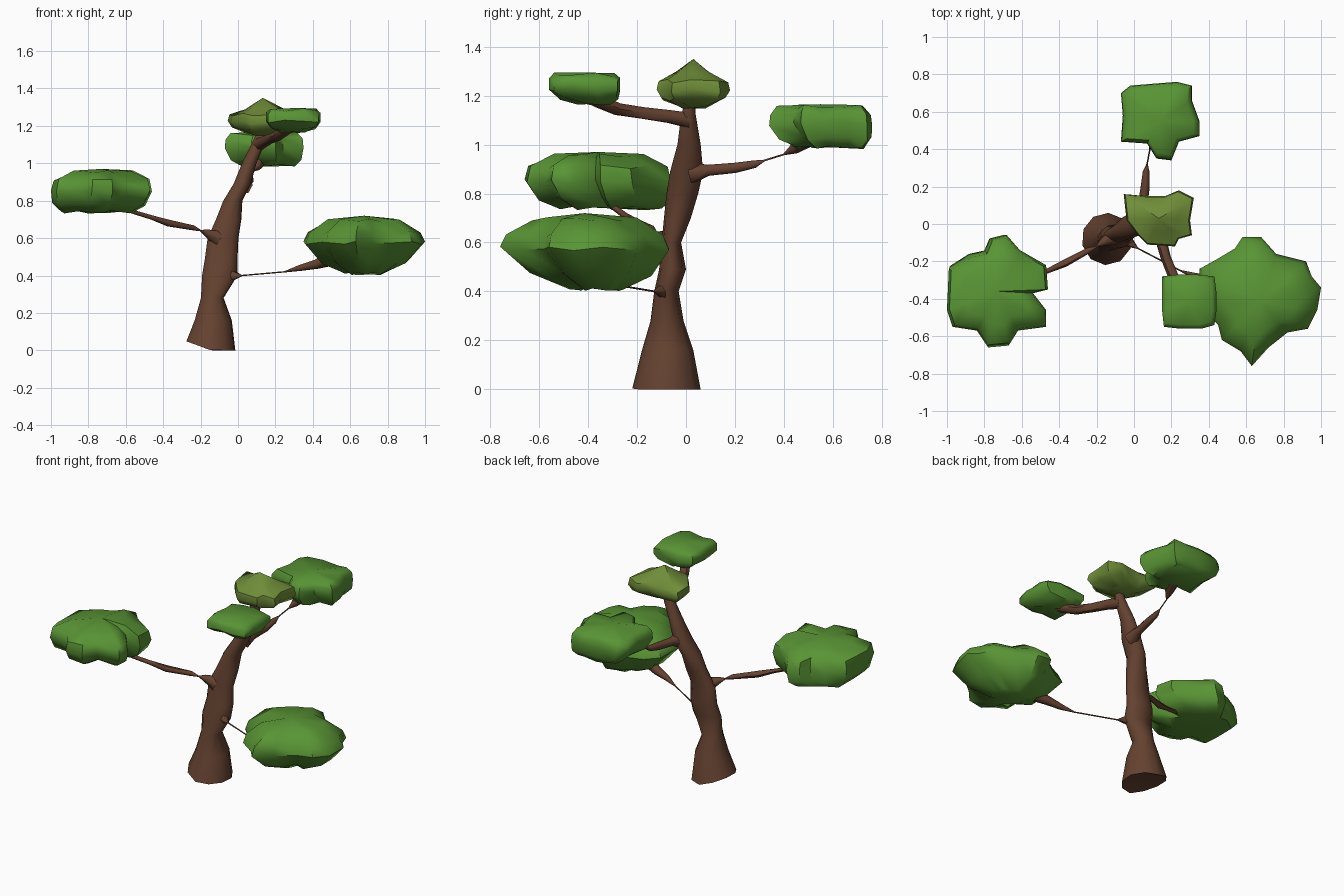
import bpy, bmesh, math
from mathutils import Vector


def material(name, color):
    m = bpy.data.materials.new(name)
    m.diffuse_color = (*color, 1)
    return m


bark = material("bark", (0.13, 0.055, 0.03))
leaf = material("leaf", (0.10, 0.30, 0.035))
olive = material("olive_leaf", (0.16, 0.27, 0.04))


def loft(name, rings, mat, angle, top=None):
    """Skin a stack of equal-length rings; close ends with a face or a peak."""
    bm = bmesh.new()
    vr = [[bm.verts.new(p) for p in r] for r in rings]
    n = len(vr[0])
    for a, b in zip(vr, vr[1:]):
        for i in range(n):
            j = (i + 1) % n
            bm.faces.new((a[i], a[j], b[j], b[i]))
    bm.faces.new(vr[0][::-1])
    if top:
        t = bm.verts.new(top)
        for i in range(n):
            bm.faces.new((vr[-1][i], vr[-1][(i + 1) % n], t))
    else:
        bm.faces.new(vr[-1])
    bmesh.ops.triangulate(bm, faces=[f for f in bm.faces if len(f.verts) > 4])
    bmesh.ops.recalc_face_normals(bm, faces=bm.faces)
    me = bpy.data.meshes.new(name)
    bm.to_mesh(me)
    bm.free()
    ob = bpy.data.objects.new(name, me)
    bpy.context.collection.objects.link(ob)
    me.materials.append(mat)
    bpy.ops.object.select_all(action='DESELECT')
    ob.select_set(True)
    bpy.context.view_layer.objects.active = ob
    bpy.ops.object.shade_smooth_by_angle(angle=math.radians(angle))
    return ob


# Trunk: z, x range, y range
trunk = [(0.0, -.28, -.01, -.22, .06), (.16, -.235, -.03, -.18, .03),
         (.28, -.20, -.075, -.145, -.01), (.40, -.195, 0.0, -.13, -.03),
         (.49, -.18, 0.0, -.11, .0), (.60, -.165, .005, -.10, -.02),
         (.70, -.12, .02, -.09, .02), (.80, -.08, .025, -.08, .05),
         (.89, -.025, .07, -.065, .07), (1.0, .02, .10, -.035, .06),
         (1.12, .08, .15, -.02, .04), (1.19, .11, .15, 0, .035)]
rings = []
for k, (z, x0, x1, y0, y1) in enumerate(trunk):
    ring = []
    for i in range(10):
        a = math.tau * i / 10 + .25
        c, s = math.cos(a), math.sin(a)
        lift = .05 * max(0, -c) if k == 0 else 0
        ring.append(((x0 + x1) / 2 + c * (x1 - x0) / 2,
                     (y0 + y1) / 2 + s * (y1 - y0) / 2, z + lift))
    rings.append(ring)
loft("trunk", rings, bark, 60)


# Branches: x, y, z, radius, pinching where they thin out
def branch(name, pts):
    rings = []
    for i, (x, y, z, r) in enumerate(pts):
        a, b = pts[max(i - 1, 0)], pts[min(i + 1, len(pts) - 1)]
        d = (Vector(b[:3]) - Vector(a[:3])).normalized()
        u = d.cross(Vector((0, 0, 1))).normalized()
        v = u.cross(d)
        rings.append([Vector((x, y, z)) + r * (math.cos(t) * u + math.sin(t) * v)
                      for t in (math.tau * k / 6 for k in range(6))])
    loft(name, rings, bark, 60)


branch("left_branch", [(-.11, -.07, .60, .045), (-.17, -.10, .63, .02), (-.20, -.12, .64, .004),
                       (-.24, -.14, .655, .015), (-.37, -.21, .68, .02),
                       (-.46, -.25, .71, .013), (-.56, -.29, .74, .012), (-.64, -.32, .80, .04)])
branch("right_branch", [(-.05, -.08, .40, .04), (.02, -.13, .40, .004), (.25, -.25, .42, .004),
                        (.33, -.28, .44, .018), (.42, -.30, .46, .028), (.52, -.34, .50, .05)])
branch("front_branch", [(.11, .01, 1.10, .035), (.14, -.07, 1.115, .03), (.17, -.18, 1.13, .027),
                        (.21, -.28, 1.145, .028), (.25, -.35, 1.175, .03), (.28, -.40, 1.22, .05)])
branch("back_branch", [(.03, .02, .885, .05), (.045, .09, .895, .026), (.06, .20, .905, .024),
                       (.065, .28, .92, .018), (.07, .32, .935, .004), (.085, .40, .96, .004),
                       (.10, .44, .98, .022), (.12, .49, 1.03, .05)])


# Foliage pads: outline seen from above, then (scale, z) levels and a top height
def pad(name, outline, levels, top, mat, shift=(0, 0)):
    n = len(outline)
    xs, ys = zip(*outline)
    cx, cy = (min(xs) + max(xs)) / 2, (min(ys) + max(ys)) / 2
    rings = []
    for k, (s, z) in enumerate(levels):
        w = max(0, 1 - k / 2)   # underside leans toward its branch
        rings.append([(cx + (x - cx) * s + shift[0] * w, cy + (y - cy) * s + shift[1] * w,
                       z + .008 * math.sin(i * 2.4 + k)) for i, (x, y) in enumerate(outline)])
    loft(name, rings, mat, 50, (cx, cy, top))


pad("left_foliage",
    [(-.99, -.24), (-.88, -.17), (-.79, -.15), (-.76, -.08), (-.68, -.06), (-.61, -.14),
     (-.47, -.22), (-.46, -.35), (-.54, -.37), (-.47, -.46), (-.47, -.55), (-.62, -.57),
     (-.67, -.65), (-.78, -.66), (-.84, -.57), (-.97, -.55), (-1, -.46)],
    [(.70, .74), (.92, .78), (1, .85), (.95, .91), (.62, .955)], .97, leaf, (-.03, .05))
pad("right_foliage",
    [(.35, -.24), (.44, -.19), (.54, -.13), (.58, -.07), (.68, -.07), (.76, -.16),
     (.92, -.20), (.95, -.28), (1, -.34), (.98, -.46), (.93, -.56), (.82, -.58),
     (.72, -.66), (.63, -.76), (.57, -.68), (.47, -.62), (.45, -.54), (.36, -.44)],
    [(.32, .41), (.72, .47), (1, .575), (.93, .63), (.62, .695)], .72, leaf, (0, .05))
pad("top_foliage",
    [(-.055, .16), (.06, .15), (.17, .15), (.24, .18), (.32, .14), (.30, .02), (.31, -.06),
     (.24, -.08), (.22, -.12), (.07, -.11), (.02, -.06), (-.04, .02)],
    [(.40, 1.155), (.88, 1.185), (1, 1.22), (.95, 1.26), (.50, 1.295)], 1.35, olive)
pad("front_foliage",
    [(.15, -.28), (.24, -.27), (.33, -.27), (.43, -.28), (.44, -.36), (.44, -.47),
     (.43, -.54), (.36, -.56), (.25, -.56), (.16, -.55), (.15, -.46), (.15, -.36)],
    [(.45, 1.17), (.82, 1.19), (1, 1.225), (1, 1.265), (.85, 1.287)], 1.295, leaf, (0, .04))
pad("back_foliage",
    [(-.07, .70), (-.02, .74), (.10, .75), (.23, .76), (.31, .74), (.31, .66), (.35, .55),
     (.35, .47), (.24, .44), (.20, .34), (.12, .35), (.07, .43), (-.07, .44), (-.06, .58)],
    [(.68, .99), (.90, 1.025), (1, 1.085), (.98, 1.125), (.85, 1.155)], 1.165, leaf, (.02, .04))
